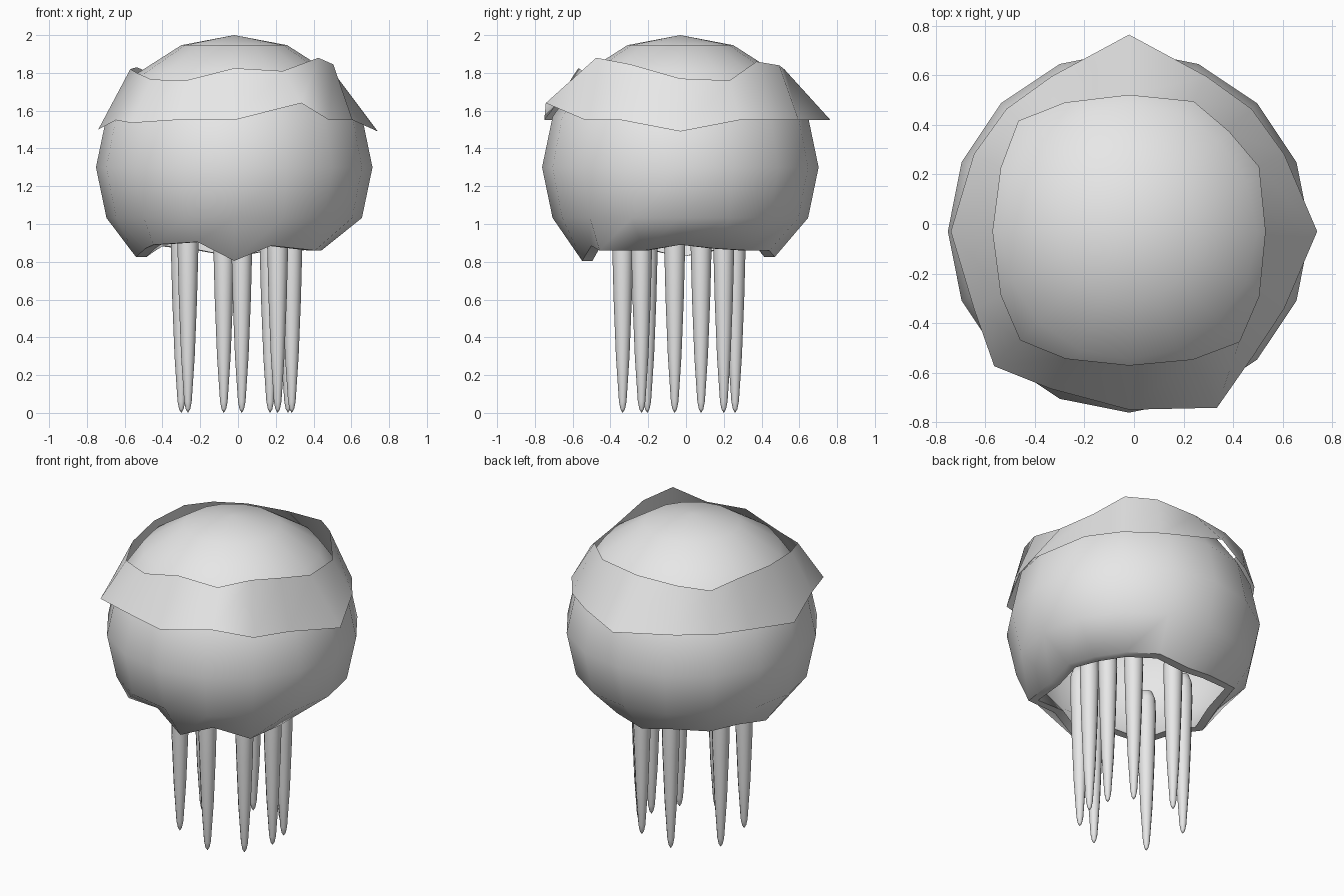
import bpy, bmesh
from math import sin, cos, pi, radians

cube = bpy.data.objects.get("Cube")
if cube:
    bpy.data.objects.remove(cube, do_unlink=True)

grey = bpy.data.materials.new("pale_grey")
grey.use_nodes = True
grey.diffuse_color = (0.8, 0.8, 0.8, 1)
grey.node_tree.nodes["Principled BSDF"].inputs["Base Color"].default_value = (0.8, 0.8, 0.8, 1)

SIDES = 16
CX, CY, CZ = -0.02, -0.03, 1.3   # bell centre
RADIUS, HEIGHT, WALL = 0.732, 0.7, 0.055


def ring(bm, radii, heights, cx=CX, cy=CY, skew=0):
    """Closed loop of vertices; skew pulls odd ones towards the diagonals."""
    n = len(radii)
    verts = []
    for i, (r, z) in enumerate(zip(radii, heights)):
        a = 2 * pi * i / n + skew * sin(pi * i / 2)
        verts.append(bm.verts.new((cx + r * cos(a), cy + r * sin(a), z)))
    return verts


def bridge(bm, lower, upper):
    n = len(lower)
    for i in range(n):
        j = (i + 1) % n
        bm.faces.new((lower[i], lower[j], upper[j], upper[i]))


def cap(bm, loop, point, top):
    tip = bm.verts.new(point)
    n = len(loop)
    for i in range(n):
        a, b = loop[i], loop[(i + 1) % n]
        bm.faces.new((a, b, tip) if top else (b, a, tip))


def finish(bm, name):
    mesh = bpy.data.meshes.new(name)
    bm.to_mesh(mesh)
    bm.free()
    obj = bpy.data.objects.new(name, mesh)
    bpy.context.collection.objects.link(obj)
    mesh.materials.append(grey)
    for poly in mesh.polygons:
        poly.use_smooth = True
    return obj


def sharpen(obj, angle):
    bpy.ops.object.select_all(action="DESELECT")
    obj.select_set(True)
    bpy.context.view_layer.objects.active = obj
    bpy.ops.object.shade_smooth_by_angle(angle=angle)


# Bell: a coarse sphere with an inner shell, open below with an uneven flat rim
bm = bmesh.new()
rim_r = [.49, .49, .51, .51, .5, .505, .585, .505, .52, .51, .605, .51, .52, .51, .605, .5]
rim_z = [.89, .87, .86, .86, .825, .86, .885, .86, .825, .87, .89, .905, .805, .885, .86, .86]


def shell(inset):
    loops = [ring(bm, [r - inset for r in rim_r], rim_z)]
    for k in range(3, 8):
        a = pi * k / 8
        loops.append(ring(bm, [(RADIUS - inset) * sin(a)] * SIDES,
                          [CZ - (HEIGHT - inset) * cos(a)] * SIDES))
    for lower, upper in zip(loops, loops[1:]):
        bridge(bm, lower, upper)
    cap(bm, loops[-1], (CX, CY, CZ + HEIGHT - inset), True)
    return loops[0]


inner_rim = shell(WALL)
bmesh.ops.reverse_faces(bm, faces=bm.faces[:])
bridge(bm, inner_rim, shell(0))
sharpen(finish(bm, "bell"), 0.8)

# Collar: a flared open band round the upper bell
bm = bmesh.new()
low_r = [.76, .70, .70, .70, .795, .70, .70, .70, .72, .70, .77, .71, .72, .796, .71, .70]
low_z = [1.49, 1.55, 1.55, 1.55, 1.55, 1.55, 1.55, 1.55, 1.5, 1.55, 1.535, 1.55, 1.55, 1.64, 1.55, 1.55]
top_r = [.55, .585, .57, .585, .55, .58, .63, .577, .55, .577, .62, .573, .54, .577, .63, .586]
top_z = [1.77, 1.76, 1.86, 1.84, 1.82, 1.81, 1.8, 1.83, 1.82, 1.8, 1.765, 1.76, 1.825, 1.81, 1.88, 1.845]
skew = radians(4)
bridge(bm, ring(bm, low_r, low_z, skew=skew), ring(bm, top_r, top_z, skew=skew))
sharpen(finish(bm, "collar"), 0.8)

# Tentacles: slim tapered strands hanging inside the bell
profile = [(.012, .02), (.02, .06), (.036, .3), (.048, .6), (.056, .9), (.053, 1.0), (.035, 1.05)]
spots = [(-.265, -.205), (.02, -.335), (.21, -.235), (.285, -.06),
         (.265, .08), (.17, .2), (-.075, .26), (-.3, .08)]
for number, (x, y) in enumerate(spots, 1):
    bm = bmesh.new()
    loops = [ring(bm, [r] * 12, [z] * 12, x, y) for r, z in profile]
    for lower, upper in zip(loops, loops[1:]):
        bridge(bm, lower, upper)
    cap(bm, loops[0], (x, y, 0), False)
    cap(bm, loops[-1], (x, y, 1.07), True)
    finish(bm, f"tentacle_{number}")
